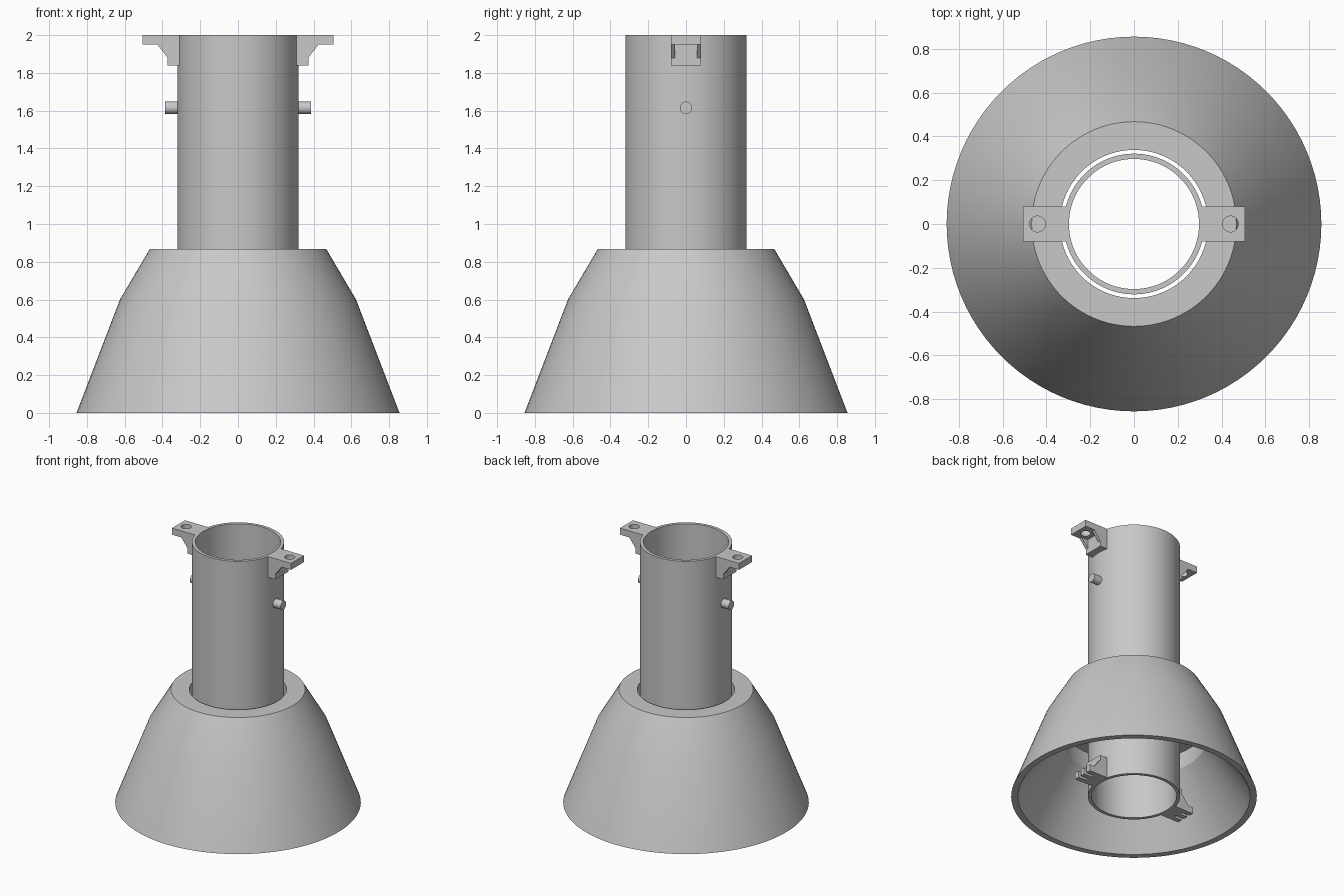
import bpy, bmesh
from math import pi, sin, cos, radians
from mathutils import Matrix

cube = bpy.data.objects.get("Cube")
if cube:
    bpy.data.objects.remove(cube, do_unlink=True)

grey = bpy.data.materials.new("light_grey")
grey.use_nodes = True
colour = (0.58, 0.58, 0.58, 1)
grey.diffuse_color = colour
grey.node_tree.nodes["Principled BSDF"].inputs["Base Color"].default_value = colour


def finish(name, bm):
    """Turn a bmesh into a named, shaded object."""
    bmesh.ops.remove_doubles(bm, verts=bm.verts, dist=0.0001)
    bmesh.ops.recalc_face_normals(bm, faces=bm.faces)
    mesh = bpy.data.meshes.new(name)
    bm.to_mesh(mesh)
    bm.free()
    mesh.materials.append(grey)
    obj = bpy.data.objects.new(name, mesh)
    bpy.context.collection.objects.link(obj)
    bpy.ops.object.select_all(action="DESELECT")
    obj.select_set(True)
    bpy.context.view_layer.objects.active = obj
    bpy.ops.object.shade_smooth_by_angle(angle=radians(30))


def lathe(name, profile, sides=96):
    """Revolve a closed (radius, height) profile about the z axis."""
    bm = bmesh.new()
    rings = []
    for i in range(sides):
        a = 2 * pi * i / sides
        rings.append([bm.verts.new((r * cos(a), r * sin(a), z)) for r, z in profile])
    n = len(profile)
    for i in range(sides):
        a, b = rings[i], rings[(i + 1) % sides]
        for j in range(n):
            k = (j + 1) % n
            bm.faces.new((a[j], b[j], b[k], a[k]))
    finish(name, bm)


def prism(name, loops, depth, matrix):
    """Extrude flat outlines (later loops are holes) and place the result."""
    curve = bpy.data.curves.new(name, "CURVE")
    curve.dimensions = "2D"
    curve.fill_mode = "BOTH"
    curve.extrude = depth / 2
    for loop in loops:
        spline = curve.splines.new("POLY")
        spline.points.add(len(loop) - 1)
        for p, (x, y) in zip(spline.points, loop):
            p.co = (x, y, 0, 1)
        spline.use_cyclic_u = True
    temp = bpy.data.objects.new(name, curve)
    bpy.context.collection.objects.link(temp)
    bpy.context.view_layer.update()
    ready = temp.evaluated_get(bpy.context.evaluated_depsgraph_get())
    bm = bmesh.new()
    bm.from_mesh(ready.to_mesh())
    ready.to_mesh_clear()
    bpy.data.objects.remove(temp, do_unlink=True)
    bpy.data.curves.remove(curve)
    bm.transform(matrix)
    finish(name, bm)


# Main tube and hollow skirt with a thick upper collar
lathe("tube", [(0.297, 0), (0.321, 0), (0.321, 2), (0.297, 2)])
lathe("skirt", [(0.855, 0), (0.625, 0.6), (0.467, 0.868), (0.338, 0.868),
                (0.338, 0.575), (0.505, 0.575), (0.505, 0.45), (0.808, 0)])

# Lug outlines, seen along their thickness
ROOT, FACE, TIP, LOW_TIP, HALF = 0.305, 0.372, 0.506, 0.468, 0.079
rect = [(ROOT, -HALF), (TIP, -HALF), (TIP, HALF), (ROOT, HALF)]
bolt_hole = [(0.44 + 0.036 * cos(pi * i / 16), 0.036 * sin(pi * i / 16)) for i in range(32)]
block = [(ROOT, -HALF), (FACE, -HALF), (FACE, HALF), (ROOT, HALF)]
gusset = [(FACE - 0.01, -0.12), (FACE, -0.12), (0.427, -0.05), (FACE - 0.01, -0.05)]
upright = Matrix.Rotation(pi / 2, 4, "X")

# Lower plate outline: two narrow slots leave three prongs
forked = [(ROOT, -HALF), (LOW_TIP, -HALF)]
for y in (-0.03, 0.03):
    forked += [(LOW_TIP, y - 0.012), (0.4, y - 0.012), (0.4, y + 0.012), (LOW_TIP, y + 0.012)]
forked += [(LOW_TIP, HALF), (ROOT, HALF)]


def lug(name, plate, place):
    """Plate, root block and two side gussets hanging below local z = 0."""
    prism(name + "_plate", plate, 0.05, place @ Matrix.Translation((0, 0, -0.025)))
    prism(name + "_block", [block], 0.112, place @ Matrix.Translation((0, 0, -0.104)))
    for i, y in enumerate((-0.068, 0.068)):
        prism(f"{name}_gusset_{i + 1}", [gusset], 0.022,
              place @ Matrix.Translation((0, y, 0)) @ upright)


# Upper lugs, lower forked lugs and side pins on both sides
for side, turn in (("left", 0), ("right", pi)):
    spin = Matrix.Rotation(turn, 4, "Z")
    lug("upper_lug_" + side, [rect, bolt_hole], Matrix.Translation((0, 0, 2)) @ spin)
    lug("lower_lug_" + side, [forked], spin @ Matrix.Rotation(pi, 4, "X"))
    bm = bmesh.new()
    bmesh.ops.create_cone(bm, cap_ends=True, segments=32, radius1=0.033, radius2=0.033,
                          depth=0.08, matrix=Matrix.Translation((0, 0, 1.615)) @ spin
                          @ Matrix.Translation((0.346, 0, 0)) @ Matrix.Rotation(pi / 2, 4, "Y"))
    finish("pin_" + side, bm)
